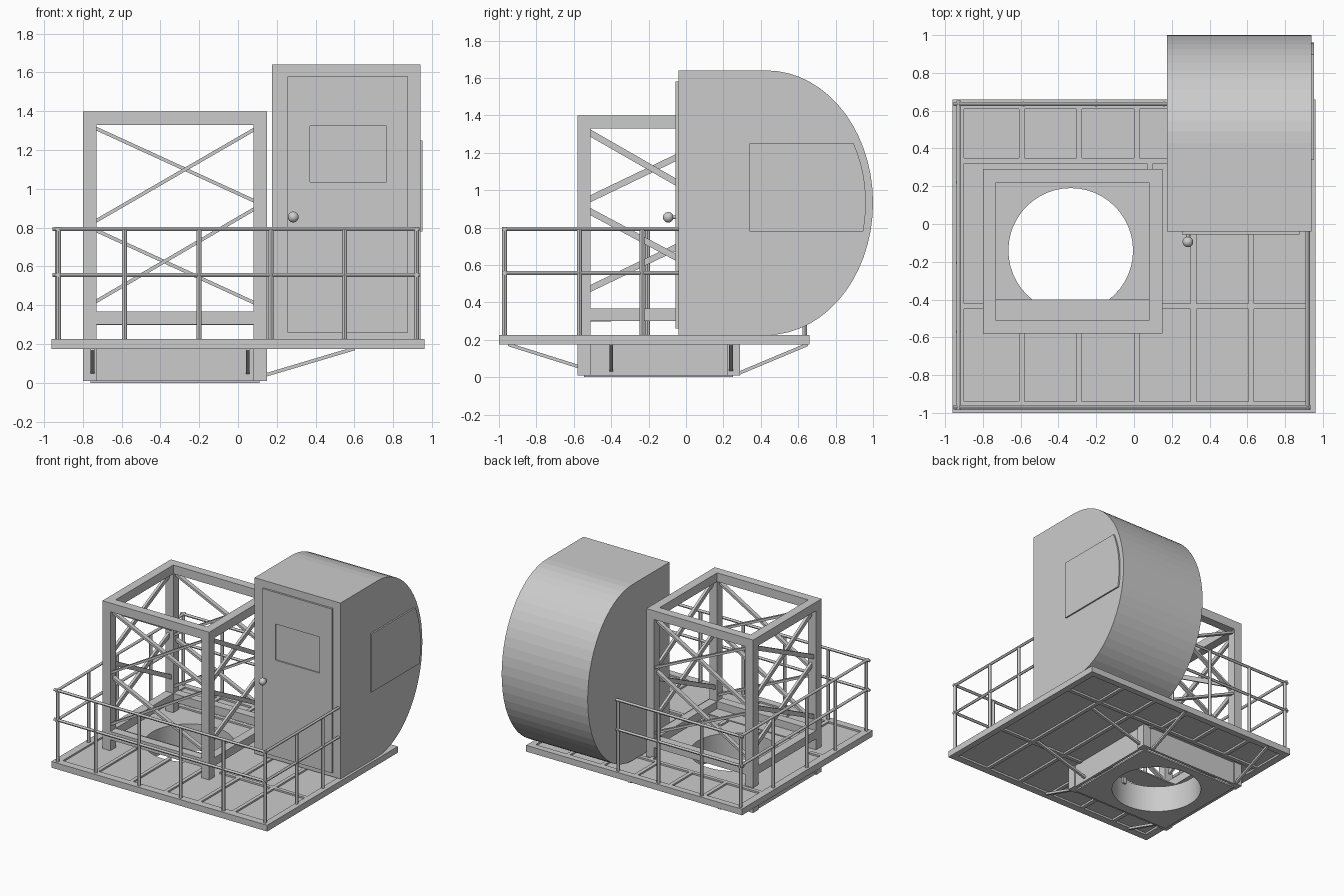
import bpy, bmesh, math
from mathutils import Vector

if "Cube" in bpy.data.objects:
    bpy.data.objects.remove(bpy.data.objects["Cube"])

def make(name, bm):
    bmesh.ops.recalc_face_normals(bm, faces=bm.faces)
    me = bpy.data.meshes.new(name)
    bm.to_mesh(me)
    bm.free()
    ob = bpy.data.objects.new(name, me)
    bpy.context.collection.objects.link(ob)
    return ob

def box(name, x0, x1, y0, y1, z0, z1):
    bm = bmesh.new()
    bmesh.ops.create_cube(bm, size=1)
    for v in bm.verts:
        v.co = Vector(((x0, x1)[v.co.x > 0], (y0, y1)[v.co.y > 0], (z0, z1)[v.co.z > 0]))
    return make(name, bm)

def bar(name, a, b, w, d):
    """Square bar from a to b, w across and d deep."""
    a, b = Vector(a), Vector(b)
    ob = box(name, -w / 2, w / 2, -d / 2, d / 2, 0, (b - a).length)
    ob.location = a
    ob.rotation_euler = (b - a).to_track_quat('Z', 'Y').to_euler()
    return ob

def rod(name, a, b, r=0.011, n=12):
    a, b = Vector(a), Vector(b)
    bpy.ops.mesh.primitive_cylinder_add(vertices=n, radius=r, depth=(b - a).length, location=(a + b) / 2,
                                        rotation=(b - a).to_track_quat('Z', 'Y').to_euler())
    ob = bpy.context.object
    ob.name = name
    bpy.ops.object.shade_smooth_by_angle()
    return ob

def extrude_x(name, pts, x0, x1):
    """Side profile of (y, z) points extruded along x."""
    bm = bmesh.new()
    f = bm.faces.new([bm.verts.new((x0, y, z)) for y, z in pts])
    r = bmesh.ops.extrude_face_region(bm, geom=[f])
    bmesh.ops.translate(bm, verts=[v for v in r['geom'] if isinstance(v, bmesh.types.BMVert)], vec=(x1 - x0, 0, 0))
    return make(name, bm)

HX, HY, HR = -0.335, -0.14, 0.33

def drill(ob):
    bpy.ops.mesh.primitive_cylinder_add(vertices=48, radius=HR, depth=1, location=(HX, HY, 0.1))
    cut = bpy.context.object
    m = ob.modifiers.new("hole", 'BOOLEAN')
    m.operation, m.object, m.solver = 'DIFFERENCE', cut, 'EXACT'
    bpy.context.view_layer.objects.active = ob
    bpy.ops.object.modifier_apply(modifier="hole")
    bpy.data.objects.remove(cut)

# Platform: sunk deck, outer frame and dividing beams
Z0, Z1 = 0.175, 0.225
drill(box("deck_plate", -0.92, 0.92, -0.96, 0.63, 0.19, 0.212))
for n, (x0, x1, y0, y1) in {"front": (-0.96, 0.96, -1, -0.94), "back": (-0.96, 0.96, 0.61, 0.66),
                            "left": (-0.96, -0.90, -0.94, 0.61), "right": (0.91, 0.96, -0.94, 0.61)}.items():
    box("deck_edge_" + n, x0, x1, y0, y1, Z0, Z1)
box("deck_beam_back", -0.90, 0.91, 0.32, 0.35, Z0, Z1)
box("deck_beam_left", -0.90, -0.80, -0.45, -0.42, Z0, Z1)
box("deck_beam_right", 0.15, 0.91, -0.45, -0.42, Z0, Z1)
box("deck_beam_tower", 0.07, 0.10, 0.29, 0.32, Z0, Z1)
for x in (-0.595, -0.29, 0.015, 0.315, 0.62):
    box("deck_joist_front", x - 0.015, x + 0.015, -0.94, -0.45, Z0, Z1)
    box("deck_joist_back", x - 0.015, x + 0.015, 0.35, 0.61, Z0, Z1)
    if x > 0.2:
        box("deck_joist_middle", x - 0.015, x + 0.015, -0.42, 0.32, Z0, Z1)

# Tower: posts, rings of beams
TX0, TX1, TY0, TY1, W = -0.80, 0.15, -0.58, 0.29, 0.07
for x in (TX0, TX1 - W):
    for y in (TY0, TY1 - W):
        box("tower_post", x, x + W, y, y + W, 0.01, 1.40)
for n, z0, z1 in (("top", 1.33, 1.40), ("lower", 0.30, 0.367)):
    for y in (TY0, TY1 - W):
        box(f"tower_{n}_beam_x", TX0 + W, TX1 - W, y, y + W, z0, z1)
    for x in (TX0, TX1 - W):
        box(f"tower_{n}_beam_y", x, x + W, TY0 + W, TY1 - W, z0, z1)
box("tower_step", TX0 + W, TX1 - W, -0.51, -0.40, 0.298, 0.308)

# Tower cross braces, start and end heights
for i, (a, b) in enumerate(((1.315, 0.935), (0.83, 1.31), (0.79, 0.41), (0.415, 0.90))):
    for y in (TY0 + 0.035, TY1 - 0.035):
        s = 0.009 * (-1) ** i
        bar("tower_brace_x", (TX0 + 0.06, y + s, a), (TX1 - 0.06, y + s, b), 0.034, 0.018).rotation_mode = 'XYZ'
for i, (a, b) in enumerate(((1.31, 0.88), (0.95, 1.31), (0.89, 0.49), (0.47, 0.83))):
    for x in (TX0 + 0.035, TX1 - 0.035):
        s = 0.009 * (-1) ** i
        bar("tower_brace_y", (x + s, TY0 + 0.06, a), (x + s, TY1 - 0.06, b), 0.02, 0.034)

# Base below the deck: skirts, bottom plate and round shaft
for y in (TY0 + 0.01, TY1 - 0.03):
    box("base_skirt_x", TX0 + W, TX1 - W, y, y + 0.02, 0.01, 0.19)
for x in (TX0 + 0.01, TX1 - 0.03):
    box("base_skirt_y", x, x + 0.02, TY0 + W, TY1 - W, 0.01, 0.19)
drill(box("base_plate", -0.76, 0.11, -0.545, 0.25, 0, 0.012))
bm = bmesh.new()
bmesh.ops.create_cone(bm, cap_ends=False, segments=48, radius1=HR, radius2=HR, depth=0.21)
bmesh.ops.translate(bm, verts=bm.verts, vec=(HX, HY, 0.106))
shaft = make("base_shaft", bm)
for p in shaft.data.polygons:
    p.use_smooth = True

# Struts propping the deck
for x in (-0.75, 0.05):
    bar("strut_front", (x, -0.57, 0.055), (x, -0.95, 0.175), 0.02, 0.018)
    bar("strut_back", (x, 0.28, 0.02), (x, 0.65, 0.175), 0.02, 0.018)
for y in (-0.40, 0.32 - 0.08):
    bar("strut_right", (0.14, y, 0.04), (0.60, y, 0.177), 0.02, 0.018)

# Railings
RX0, RX1, RY0, RY1 = -0.93, 0.92, -0.97, 0.635
for z in (0.793, 0.556):
    rod("rail_front", (-0.955, RY0, z), (0.935, RY0, z))
    rod("rail_left", (RX0, -0.985, z), (RX0, 0.655, z))
    rod("rail_back", (-0.955, RY1, z), (0.19, RY1, z))
    rod("rail_right", (RX1, -0.985, z), (RX1, -0.03, z))
posts = [(x, RY0) for x in (-0.925, -0.585, -0.20, 0.17, 0.55, 0.92)]
posts += [(RX0, y) for y in (-0.57, -0.205, 0.22, RY1)]
posts += [(x, RY1) for x in (-0.585, -0.20, 0.16)]
posts += [(RX1, y) for y in (-0.57, -0.235)]
for x, y in posts:
    rod("rail_post", (x, y, 0.21), (x, y, 0.79), 0.013)

# Cabin: flat front, rounded back
N = 30
def arc(t, k=1.0):
    return (0.43 + 0.57 * k * math.cos(t), 0.9325 + 0.7075 * k * math.sin(t))
profile = [(-0.04, 0.225), (-0.04, 1.64)] + [arc(math.pi * (0.5 - i / N)) for i in range(N + 1)]
extrude_x("cabin", profile, 0.175, 0.94)

# Side window panel, rear edge follows the cabin curve
t0, t1 = math.asin((1.25 - 0.9325) / 0.66), math.asin((0.78 - 0.9325) / 0.66)
edge = [arc(t0 + (t1 - t0) * i / 8, 0.933) for i in range(9)]
extrude_x("side_window", [(0.34, 0.78), (0.34, 1.25)] + edge, 0.93, 0.952)

# Door with a recessed window and a round knob
for n, (x0, x1, z0, z1) in {"bottom": (0.255, 0.875, 0.26, 1.035), "top": (0.255, 0.875, 1.325, 1.58),
                            "left": (0.255, 0.37, 1.035, 1.325), "right": (0.765, 0.875, 1.035, 1.325)}.items():
    box("door_" + n, x0, x1, -0.055, -0.03, z0, z1)
box("door_window", 0.36, 0.775, -0.045, -0.03, 1.02, 1.34)
rod("door_knob_stem", (0.285, -0.04, 0.855), (0.285, -0.10, 0.855), 0.01)
bpy.ops.mesh.primitive_uv_sphere_add(segments=20, ring_count=12, radius=0.028, location=(0.285, -0.095, 0.855))
bpy.context.object.name = "door_knob"
bpy.ops.object.shade_smooth()
